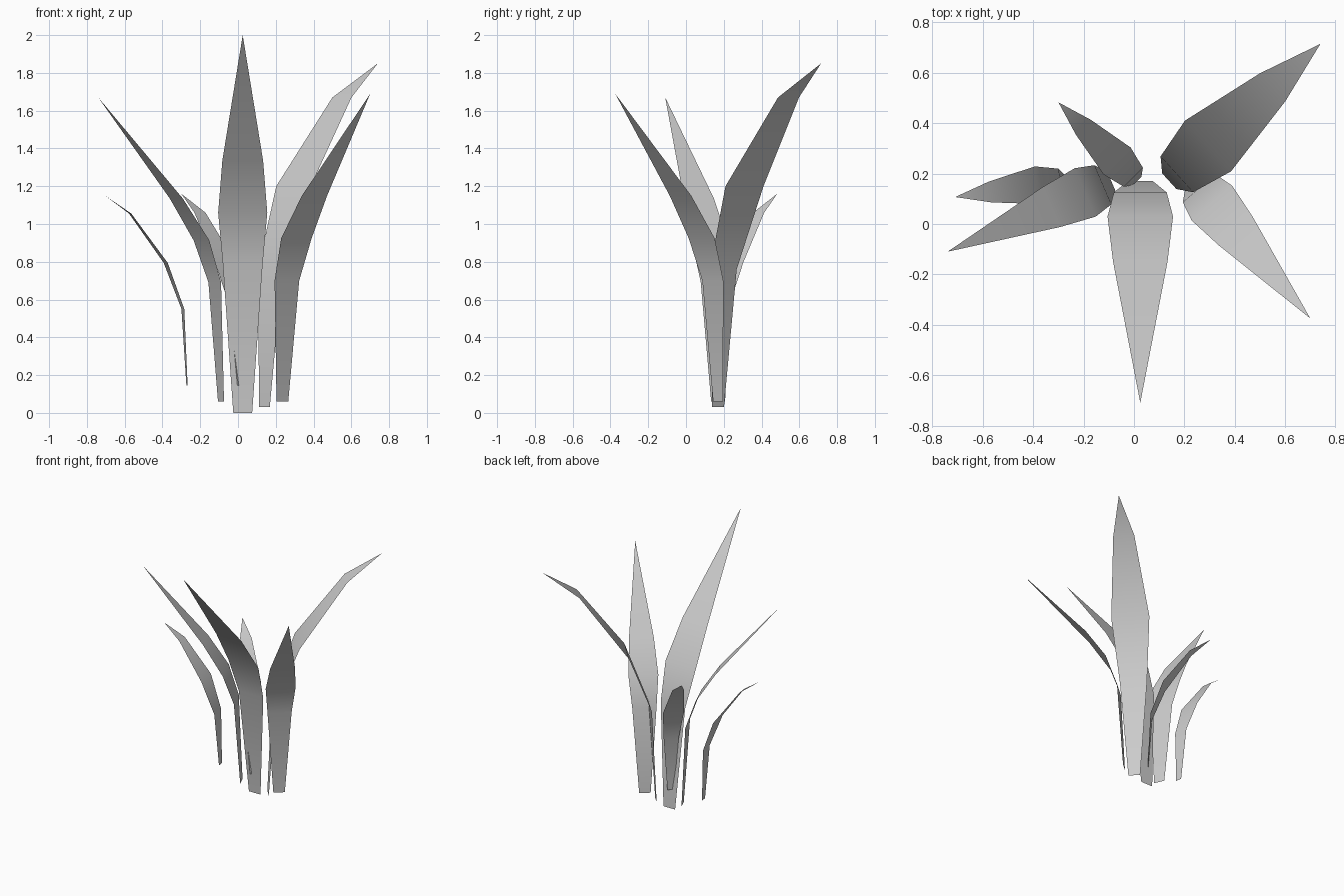
import bpy
import math
from mathutils import Vector

cube = bpy.data.objects.get("Cube")
if cube:
    bpy.data.objects.remove(cube, do_unlink=True)

# Single leaf colour
leaf = bpy.data.materials.new("leaf_grey")
leaf.use_nodes = True
colour = (0.6, 0.6, 0.6, 1.0)
leaf.diffuse_color = colour
leaf.node_tree.nodes["Principled BSDF"].inputs["Base Color"].default_value = colour

# Blade profiles: (outward reach, height, half width), ending at the tip
STRAIGHT = [(0, 0, 0.05), (0.045, 0.785, 0.105), (0.14, 1.06, 0.13),
            (0.32, 1.335, 0.108), (0.88, 2.0, 0)]
ARCHED = [(0, 0, 0.042), (0.04, 0.73, 0.096), (0.205, 1.17, 0.136),
          (0.547, 1.64, 0.075), (0.80, 1.82, 0)]


def blade(name, profile, base, tip):
    """Thin leaf sheet that bends from its base towards its tip."""
    base, tip = Vector(base), Vector(tip)
    reach = (tip - base).to_2d()
    out = Vector((reach.x, reach.y, 0)).normalized()
    side = Vector((-out.y, out.x, 0))
    stretch = reach.length / profile[-1][0]
    rise = (tip.z - base.z) / profile[-1][1]
    verts = []
    for r, h, w in profile[:-1]:
        centre = base + out * r * stretch + Vector((0, 0, h * rise))
        verts += [centre - side * w * rise, centre + side * w * rise]
    verts.append(tip)
    rows = len(profile) - 1
    faces = [(2 * i, 2 * i + 1, 2 * i + 3, 2 * i + 2) for i in range(rows - 1)]
    faces.append((2 * rows - 2, 2 * rows - 1, 2 * rows))
    mesh = bpy.data.meshes.new(name)
    mesh.from_pydata(verts, [], faces)
    mesh.materials.append(leaf)
    mesh.shade_smooth()
    obj = bpy.data.objects.new(name, mesh)
    bpy.context.collection.objects.link(obj)


# Leaves of the tuft, all rooted along one line
blade("front_leaf", STRAIGHT, (0.025, 0.17, 0), (0.025, -0.71, 2.0))
blade("front_left_leaf", STRAIGHT, (0.235, 0.17, 0.06), (0.70, -0.375, 1.69))
blade("front_right_leaf", STRAIGHT, (-0.09, 0.17, 0.06), (-0.74, -0.11, 1.67))
blade("back_left_leaf", ARCHED, (0.14, 0.17, 0.03), (0.74, 0.715, 1.85))
blade("right_small_leaf", ARCHED, (-0.27, 0.17, 0.145), (-0.71, 0.107, 1.155))
blade("back_small_leaf", ARCHED, (0.013, 0.17, 0.145), (-0.30, 0.483, 1.16))
